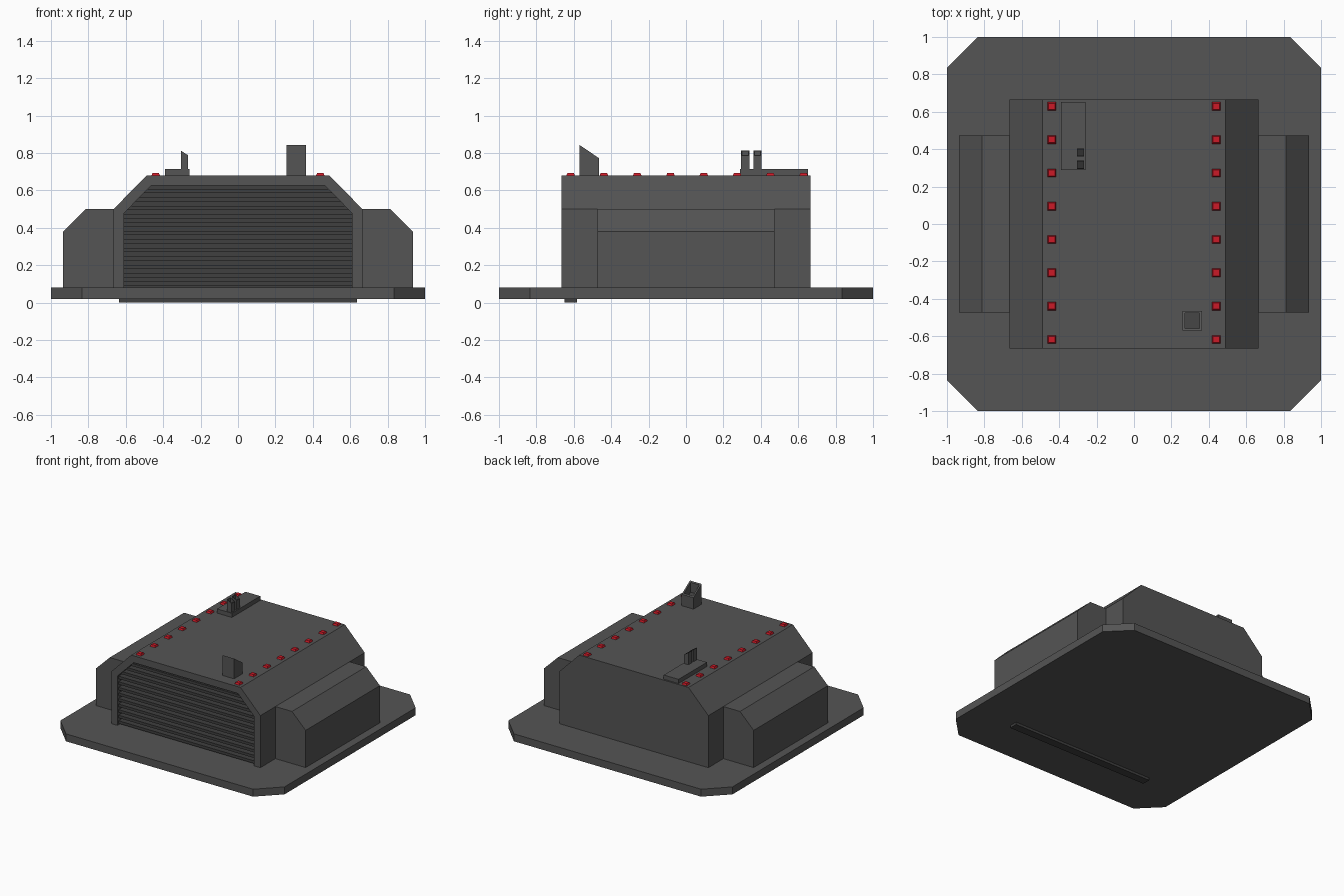
import bpy, bmesh
from mathutils import Vector

if "Cube" in bpy.data.objects:
    bpy.data.objects.remove(bpy.data.objects["Cube"])


def material(name, rgb):
    m = bpy.data.materials.new(name)
    m.diffuse_color = (*rgb, 1)
    m.use_nodes = True
    m.node_tree.nodes["Principled BSDF"].inputs["Base Color"].default_value = m.diffuse_color
    return m


HULL = material("dark_grey", (0.09, 0.09, 0.09))
GRILLE = material("darker_grey", (0.05, 0.05, 0.05))
RED = material("red", (0.6, 0.01, 0.02))


def prism(name, outline, sweep, mat=HULL, top_scale=1, pocket=None):
    """Sweep a closed 3D outline along a vector.
    pocket = (facing direction, wall thickness, offset of the sunken face)."""
    bm = bmesh.new()
    face = bm.faces.new([bm.verts.new(p) for p in outline])
    res = bmesh.ops.extrude_face_region(bm, geom=[face], use_keep_orig=True)
    new = [g for g in res["geom"] if isinstance(g, bmesh.types.BMVert)]
    mid = sum((v.co for v in new), Vector()) / len(new)
    for v in new:
        v.co = mid + (v.co - mid) * top_scale + Vector(sweep)
    bmesh.ops.recalc_face_normals(bm, faces=bm.faces[:])
    if pocket:
        facing, wall, offset = pocket
        bm.normal_update()
        f = max(bm.faces, key=lambda f: f.normal.dot(Vector(facing)))
        bmesh.ops.inset_region(bm, faces=[f], thickness=wall, use_even_offset=True)
        f = bmesh.ops.extrude_discrete_faces(bm, faces=[f])["faces"][0]
        bmesh.ops.translate(bm, verts=f.verts[:], vec=offset)
        f.material_index = 1
    me = bpy.data.meshes.new(name)
    bm.to_mesh(me)
    bm.free()
    me.materials.append(mat)
    me.materials.append(GRILLE)
    ob = bpy.data.objects.new(name, me)
    bpy.context.collection.objects.link(ob)
    return ob


def box(name, x0, x1, y0, y1, z0, z1, mat=HULL, top_scale=1):
    return prism(name, [(x0, y0, z0), (x1, y0, z0), (x1, y1, z0), (x0, y1, z0)],
                 (0, 0, z1 - z0), mat, top_scale)


def mirrored(half):
    """Complete a right-hand (x, z) profile across x = 0."""
    return half + [(-x, z) for x, z in reversed(half)]


# base plate with cut corners
c = 0.835
plate = [(1, -c), (1, c), (c, 1), (-c, 1), (-1, c), (-1, -c), (-c, -1), (c, -1)]
prism("base_plate", [(x, y, 0.02) for x, y in plate], (0, 0, 0.06))

# main housing with a recessed front opening
hull = mirrored([(0.665, 0.025), (0.665, 0.5), (0.488, 0.68)])
prism("housing", [(x, -0.665, z) for x, z in hull], (0, 1.33, 0),
      pocket=((0, -1, 0), 0.055, (0, 0.08, 0)))

# side pods
for s, side in ((-1, "left"), (1, "right")):
    pod = [(0.64, 0.07), (0.935, 0.07), (0.935, 0.38), (0.813, 0.5), (0.64, 0.5)]
    prism(f"{side}_pod", [(s * x, -0.473, z) for x, z in pod], (0, 0.946, 0))

# grille slats, shortened under the sloped shoulders
for i in range(14):
    z = i * 0.045
    w = 0.635 - max(0, z + 0.022 - 0.5)
    box("grille_slat", -w, w, -0.65, -0.584, z, z + 0.022, GRILLE)

# two rows of marker lights
for x in (-0.44, 0.44):
    for i in range(8):
        y = -0.617 + i * 0.178
        box("marker_light", x - 0.023, x + 0.023, y - 0.023, y + 0.023,
            0.678, 0.694, RED, 0.72)

# roof mounting pad
box("roof_pad", -0.39, -0.258, 0.29, 0.652, 0.675, 0.714)

# twin small pipes with slanted open tops
for y in (0.295, 0.36):
    side = [(-0.305, 0.71), (-0.266, 0.71), (-0.266, 0.79), (-0.288, 0.808), (-0.305, 0.812)]
    side = [side[0], side[1], (-0.266, 0.787), (-0.305, 0.812)]
    prism("small_pipe", [(x, y, z) for x, z in side], (0, 0.044, 0),
          pocket=((0.3, 0, 1), 0.005, (0, 0, -0.06)))

# large exhaust stack, open top sloping down to the rear
stack = [(-0.57, 0.675), (-0.465, 0.675), (-0.465, 0.772), (-0.57, 0.843)]
prism("exhaust_stack", [(0.259, y, z) for y, z in stack], (0.105, 0, 0),
      pocket=((0, 0.5, 1), 0.013, (0, 0, -0.08)))
